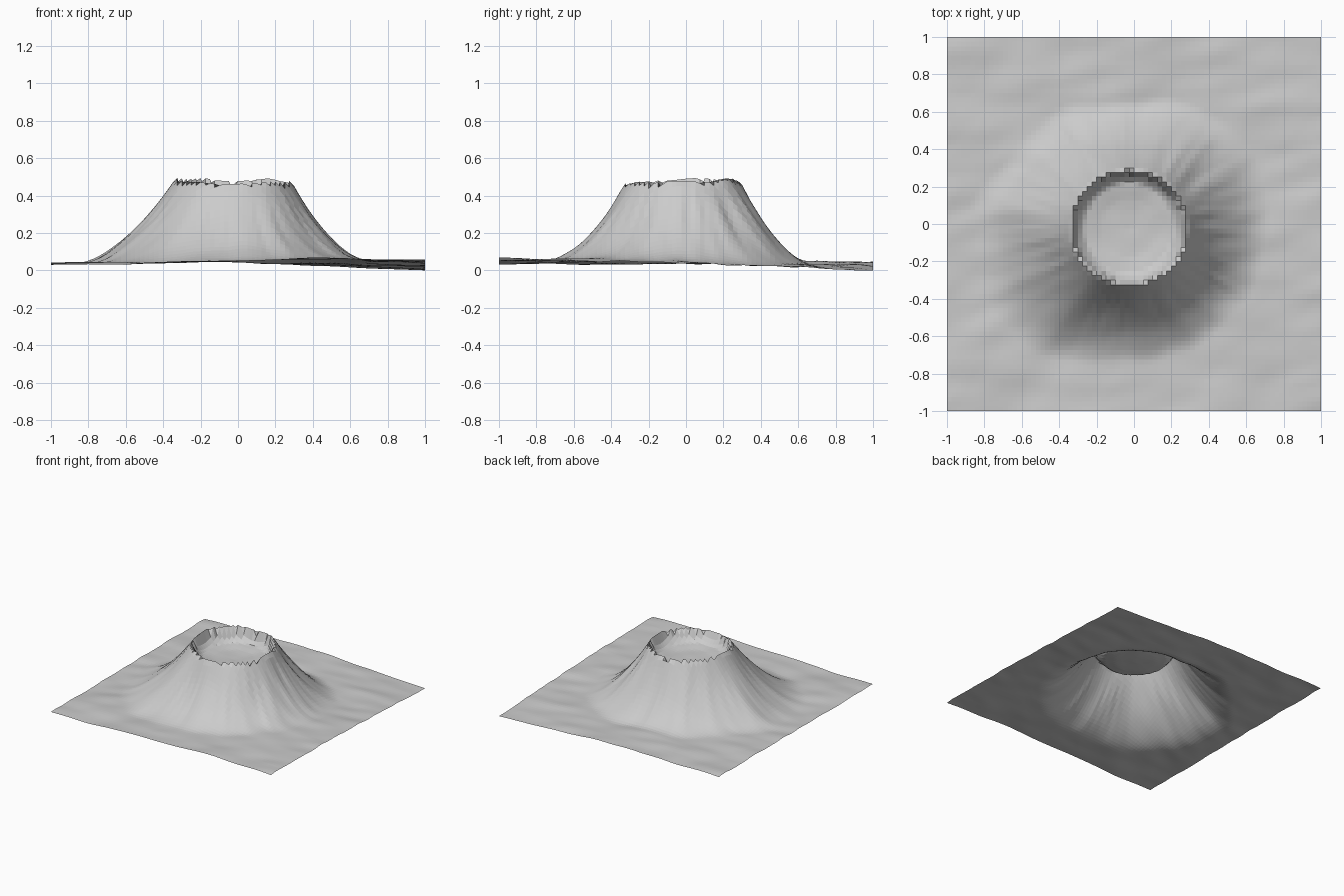
import bpy, bmesh, math
from mathutils import Vector, noise

if "Cube" in bpy.data.objects:
    bpy.data.objects.remove(bpy.data.objects["Cube"])

N = 80                       # grid cells per side
CX, CY = -0.025, -0.02       # crater centre
RIM = 0.295

# crater height against distance inside the rim
CRATER = [(0, .43), (.025, .40), (.05, .375), (.14, .36), (.32, .35)]
# foot radius per 45 degrees, starting at +x
FOOT = [.63, .66, .59, .62, .71, .71, .61, .62]
# rim height offset per 45 degrees
RIM_DZ = [.01, .01, .01, .02, .025, .0, -.015, .0]


def lerp_table(table, v):
    for (a, p), (b, q) in zip(table, table[1:]):
        if v <= b:
            return p + (q - p) * (v - a) / (b - a)
    return table[-1][1]


def around(values, ang):
    f = (ang / (2 * math.pi) % 1) * len(values)
    i = int(f) % len(values)
    t = f - int(f)
    t = t * t * (3 - 2 * t)
    return values[i] * (1 - t) + values[(i + 1) % len(values)] * t


def ground(x, y):
    # uneven plain, sinking towards the back right corner
    z = .047 - .012 * max(0, -x)
    z += .009 * noise.noise(Vector((x * 2, y * 3, 4)))
    z += .008 * noise.noise(Vector((x * 4 - y * 3, y * 7, 9)))
    z -= .046 * (max(0, x + .1) / 1.1) * (max(0, y + .3) / 1.3)
    z += .02 * math.exp(-((x - .5) / .4) ** 2) * max(0, -y)
    z += .012 * math.exp(-(x * x + y * y) / .45)
    return z


def height(x, y):
    dx, dy = x - CX, y - CY
    r, ang = math.hypot(dx, dy), math.atan2(dy, dx)
    if r < RIM:
        return lerp_table(CRATER, RIM - r) + .004 * noise.noise(Vector((x * 8, y * 8, 2)))
    # radial gullies and spurs, strongest on the right flank
    rough = .016 + .022 * max(0, math.cos(ang + .1))
    u = Vector((math.cos(ang) * 4, math.sin(ang) * 4, r * 1.5))
    gully = noise.noise(u) + .6 * noise.noise(u * 2.5)
    foot = around(FOOT, ang) + .03 * noise.noise(u * .8)
    # one flat cell on the rim, then the flank
    inner = RIM + .015
    s = max(0, r - inner) / (foot - inner)
    fade = max(0, 1 - s / 1.35)
    h = .415 * fade ** 1.9 + .02 * math.exp(-((s - .8) / .45) ** 2) * fade
    h += gully * rough * min(1, 3 * s) * fade
    h += around(RIM_DZ, ang) * max(0, 1 - s)
    # ragged rim
    h += .010 * noise.noise(Vector((x * 7, y * 7, 1))) * max(0, 1 - 5 * s)
    return ground(x, y) + h


bm = bmesh.new()
bmesh.ops.create_grid(bm, x_segments=N, y_segments=N, size=1)
for v in bm.verts:
    v.co.z = height(v.co.x, v.co.y)
low = min(v.co.z for v in bm.verts)
for v in bm.verts:
    v.co.z -= low
mesh = bpy.data.meshes.new("volcano_terrain")
bm.to_mesh(mesh)
bm.free()
obj = bpy.data.objects.new("volcano_terrain", mesh)
bpy.context.collection.objects.link(obj)
